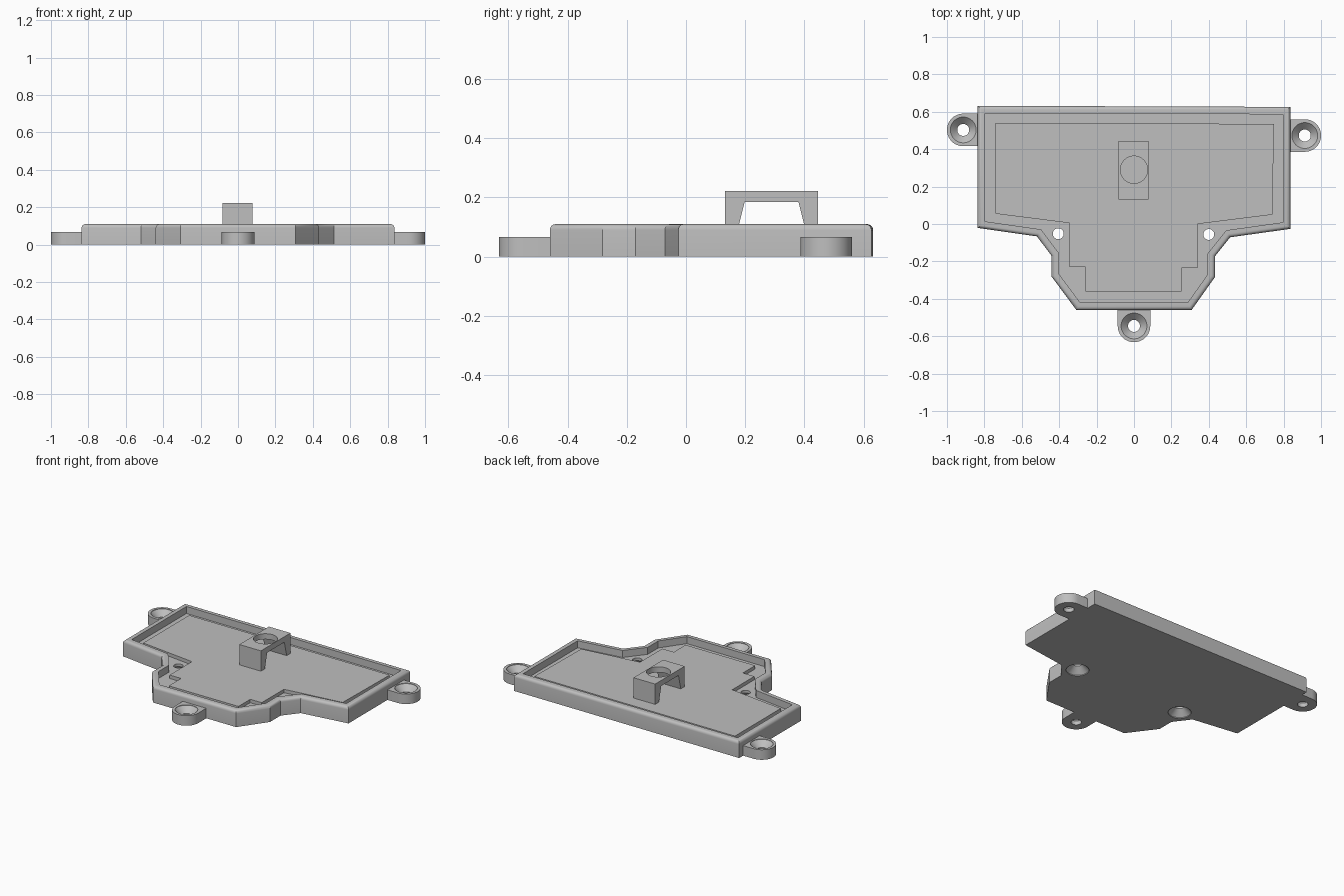
import bpy
import bmesh
import math
from mathutils import Vector, Matrix

cube = bpy.data.objects.get("Cube")
if cube:
    bpy.data.objects.remove(cube, do_unlink=True)

GREY = (0.52, 0.52, 0.52, 1)
mat = bpy.data.materials.new("plain grey")
mat.use_nodes = True
mat.diffuse_color = GREY
mat.node_tree.nodes["Principled BSDF"].inputs["Base Color"].default_value = GREY

RIM, LEDGE, PANEL, LUG = 0.11, 0.063, 0.086, 0.067


def loft(name, rings):
    """Closed solid through rings of equal point count, capped at both ends."""
    bm = bmesh.new()
    loops = [[bm.verts.new(p) for p in ring] for ring in rings]
    n = len(loops[0])
    for a, b in zip(loops, loops[1:]):
        for i in range(n):
            j = (i + 1) % n
            bm.faces.new((a[i], a[j], b[j], b[i]))
    bm.faces.new(loops[0][::-1])
    bm.faces.new(loops[-1])
    bmesh.ops.recalc_face_normals(bm, faces=bm.faces)
    mesh = bpy.data.meshes.new(name)
    bm.to_mesh(mesh)
    bm.free()
    mesh.materials.append(mat)
    obj = bpy.data.objects.new(name, mesh)
    bpy.context.collection.objects.link(obj)
    return obj


def flat(points, z):
    return [(p[0], p[1], z) for p in points]


def prism(name, points, z0, z1):
    return loft(name, [flat(points, z0), flat(points, z1)])


def inset(points, d):
    """Move each edge of a counter-clockwise outline inward by d."""
    pts = [Vector(p) for p in points]
    out = []
    for i, p in enumerate(pts):
        e0 = (p - pts[i - 1]).normalized()
        e1 = (pts[(i + 1) % len(pts)] - p).normalized()
        n0, n1 = Vector((-e0.y, e0.x)), Vector((-e1.y, e1.x))
        out.append(p + (n0 + n1) * d / (1 + n0.dot(n1)))
    return out


def drill(center, profile, sides=48):
    """Round cutter from (height, radius) pairs."""
    ang = [2 * math.pi * i / sides for i in range(sides)]
    return loft("drill", [[(center[0] + r * math.cos(a), center[1] + r * math.sin(a), z)
                           for a in ang] for z, r in profile])


def cut(obj, cutter):
    mod = obj.modifiers.new("cut", 'BOOLEAN')
    mod.operation = 'DIFFERENCE'
    mod.solver = 'EXACT'
    mod.object = cutter
    bpy.context.view_layer.objects.active = obj
    bpy.ops.object.modifier_apply(modifier=mod.name)
    bpy.data.objects.remove(cutter, do_unlink=True)


# Tray: rounded outer rim, inner wall and ledge
outline = [(0.836, 0.626), (-0.836, 0.632), (-0.836, -0.021), (-0.519, -0.066),
           (-0.44, -0.171), (-0.44, -0.282), (-0.308, -0.46), (0.308, -0.46),
           (0.434, -0.282), (0.434, -0.171), (0.514, -0.071), (0.836, -0.026)]
R, STEPS = 0.02, 5
rings = [flat(outline, 0)]
for i in range(STEPS + 1):
    a = math.pi / 2 * i / STEPS
    rings.append(flat(inset(outline, R * (1 - math.cos(a))), RIM - R + R * math.sin(a)))
inner = inset(outline, 0.04)
rings += [flat(inner, RIM), flat(inner, LEDGE)]
tray = loft("tray", rings)

# Screw holes countersunk from below
for center in ((-0.405, -0.052), (0.4, -0.056)):
    cut(tray, drill(center, [(-0.01, 0.07), (0.005, 0.07), (0.045, 0.029), (0.1, 0.029)]))

# Raised panel inside the rim
panel_outline = [(0.748, 0.535), (-0.74, 0.54), (-0.74, 0.055), (-0.345, 0.005),
                 (-0.345, -0.23), (-0.26, -0.23), (-0.26, -0.36), (0.255, -0.36),
                 (0.255, -0.235), (0.34, -0.235), (0.34, 0), (0.74, 0.05)]
panel = prism("raised_panel", panel_outline, LEDGE - 0.002, PANEL)


# Mounting lugs: half-round tabs countersunk from above
def lug(name, center, turn):
    r, reach = 0.087, 0.09
    pts = [(r * math.sin(t), -r * math.cos(t))
           for t in (math.pi * (i / 24 - 0.5) for i in range(25))]
    pts += [(r, reach), (-r, reach)]
    rot = Matrix.Rotation(turn, 2)
    c = Vector(center)
    obj = prism(name, [rot @ Vector(p) + c for p in pts], 0, LUG)
    cut(obj, drill(center, [(-0.01, 0.032), (0.027, 0.032), (LUG - 0.003, 0.069), (0.1, 0.069)]))
    return obj


lugs = [lug("front_lug", (0, -0.545), 0),
        lug("left_lug", (0.913, 0.473), math.pi / 2),
        lug("right_lug", (-0.913, 0.503), -math.pi / 2)]

# Bridge clip with splayed opening and round hole
foot = PANEL - 0.002
side = [(0.132, foot), (0.173, foot), (0.198, 0.185), (0.38, 0.185),
        (0.405, foot), (0.445, foot), (0.445, 0.222), (0.132, 0.222)]
bridge = loft("bridge_clip", [[(x, y, z) for y, z in side] for x in (-0.083, 0.077)])
cut(bridge, drill((0, 0.29), [(0.15, 0.073), (0.25, 0.073)]))

# Smooth the curves, keep the edges sharp
bpy.ops.object.select_all(action='DESELECT')
for obj in [tray, panel, bridge] + lugs:
    obj.select_set(True)
bpy.context.view_layer.objects.active = tray
bpy.ops.object.shade_smooth_by_angle(angle=math.radians(25))
